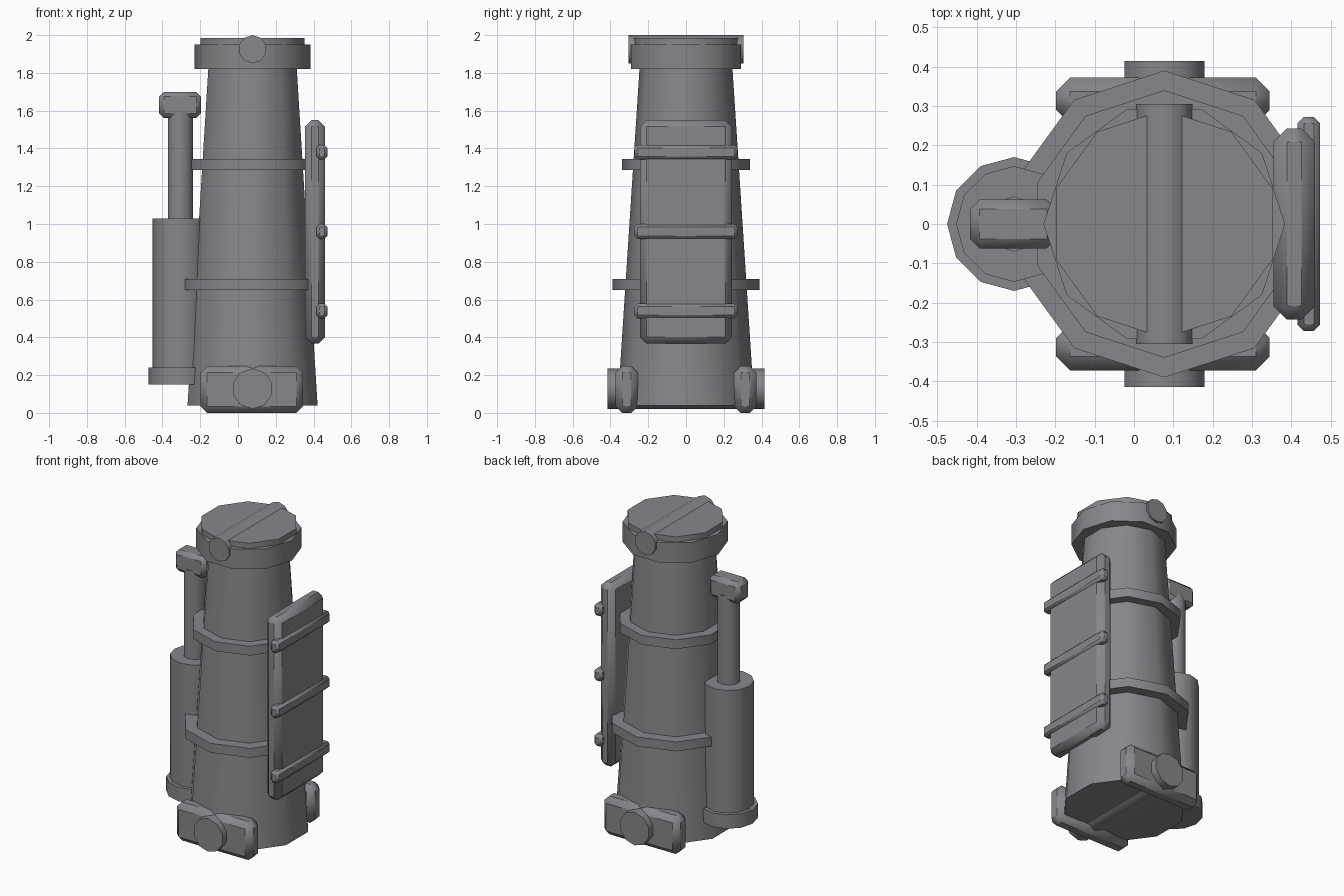
import bpy, bmesh, math

if "Cube" in bpy.data.objects:
    bpy.data.objects.remove(bpy.data.objects["Cube"])

CX = 0.077          # axis of the main tube

# Dark grey finish shared by every part
dark = bpy.data.materials.new("dark_grey")
dark.diffuse_color = (0.243, 0.24, 0.257, 1)
dark.use_nodes = True
dark.node_tree.nodes["Principled BSDF"].inputs["Base Color"].default_value = dark.diffuse_color


def finish(name, bm, angle):
    bmesh.ops.recalc_face_normals(bm, faces=bm.faces)
    me = bpy.data.meshes.new(name)
    bm.to_mesh(me)
    bm.free()
    me.materials.append(dark)
    ob = bpy.data.objects.new(name, me)
    bpy.context.collection.objects.link(ob)
    bpy.ops.object.select_all(action='DESELECT')
    ob.select_set(True)
    bpy.context.view_layer.objects.active = ob
    bpy.ops.object.shade_smooth_by_angle(angle=math.radians(angle))
    return ob


def turned(name, a, b, sections, sides=10, start=90, axis='Z'):
    """Solid of stacked rings (radius, position); a, b locate the axis."""
    bm = bmesh.new()
    rings = []
    for r, t in sections:
        ring = []
        for i in range(sides):
            ang = math.radians(start) + 2 * math.pi * i / sides
            u, v = a + r * math.cos(ang), b + r * math.sin(ang)
            ring.append(bm.verts.new((u, v, t) if axis == 'Z' else (u, t, v)))
        rings.append(ring)
    for lo, hi in zip(rings, rings[1:]):
        for i in range(sides):
            j = (i + 1) % sides
            bm.faces.new((lo[i], lo[j], hi[j], hi[i]))
    bm.faces.new(rings[0])
    bm.faces.new(rings[-1])
    return finish(name, bm, 40)


def block(name, x, y, z, bevel):
    """Chamfered box from (min, max) ranges."""
    bm = bmesh.new()
    bmesh.ops.create_cube(bm, size=1)
    for v in bm.verts:
        v.co = [sum(r) / 2 + c * (r[1] - r[0]) for r, c in zip((x, y, z), v.co)]
    bmesh.ops.bevel(bm, geom=list(bm.edges), offset=bevel, segments=1,
                    affect='EDGES', profile=0.5)
    return finish(name, bm, 40)


# Main tapered tube with two bands
turned("main_tube", CX, 0, [(0.362, 0.04), (0.245, 1.84)])
turned("lower_band", CX, 0, [(0.39, 0.65), (0.39, 0.71)])
turned("upper_band", CX, 0, [(0.34, 1.285), (0.34, 1.345)])

# Collar, lid and cross bar
turned("collar", CX, 0, [(0.307, 1.82), (0.307, 1.95)], start=0)
turned("lid", CX, 0, [(0.29, 1.94), (0.29, 1.985)])
turned("lid_bar", CX, 1.925, [(0.075, -0.305), (0.075, 0.305)], axis='Y')

# Base hinge pin and the two foot plates
turned("base_pin", CX, 0.128, [(0.107, -0.415), (0.107, 0.415)], axis='Y')
for name, y in (("front_foot", (-0.372, -0.255)), ("back_foot", (0.255, 0.372))):
    block(name, (-0.198, 0.345), y, (0.0, 0.248), 0.035)

# Side piston
turned("piston_base", -0.305, 0, [(0.17, 0.15), (0.17, 0.24)], 12)
turned("piston_cylinder", -0.305, 0, [(0.147, 0.23), (0.147, 1.03)], 12)
turned("piston_rod", -0.305, 0, [(0.07, 1.02), (0.07, 1.6)], 10)
block("piston_head", (-0.417, -0.197), (-0.062, 0.062), (1.56, 1.70), 0.024)

# Side panel with three slats
block("side_panel", (0.355, 0.46), (-0.243, 0.243), (0.367, 1.55), 0.034)
for i, z in enumerate((0.54, 0.96, 1.38)):
    block(f"panel_slat_{i + 1}", (0.416, 0.473), (-0.272, 0.272),
          (z - 0.039, z + 0.039), 0.016)
